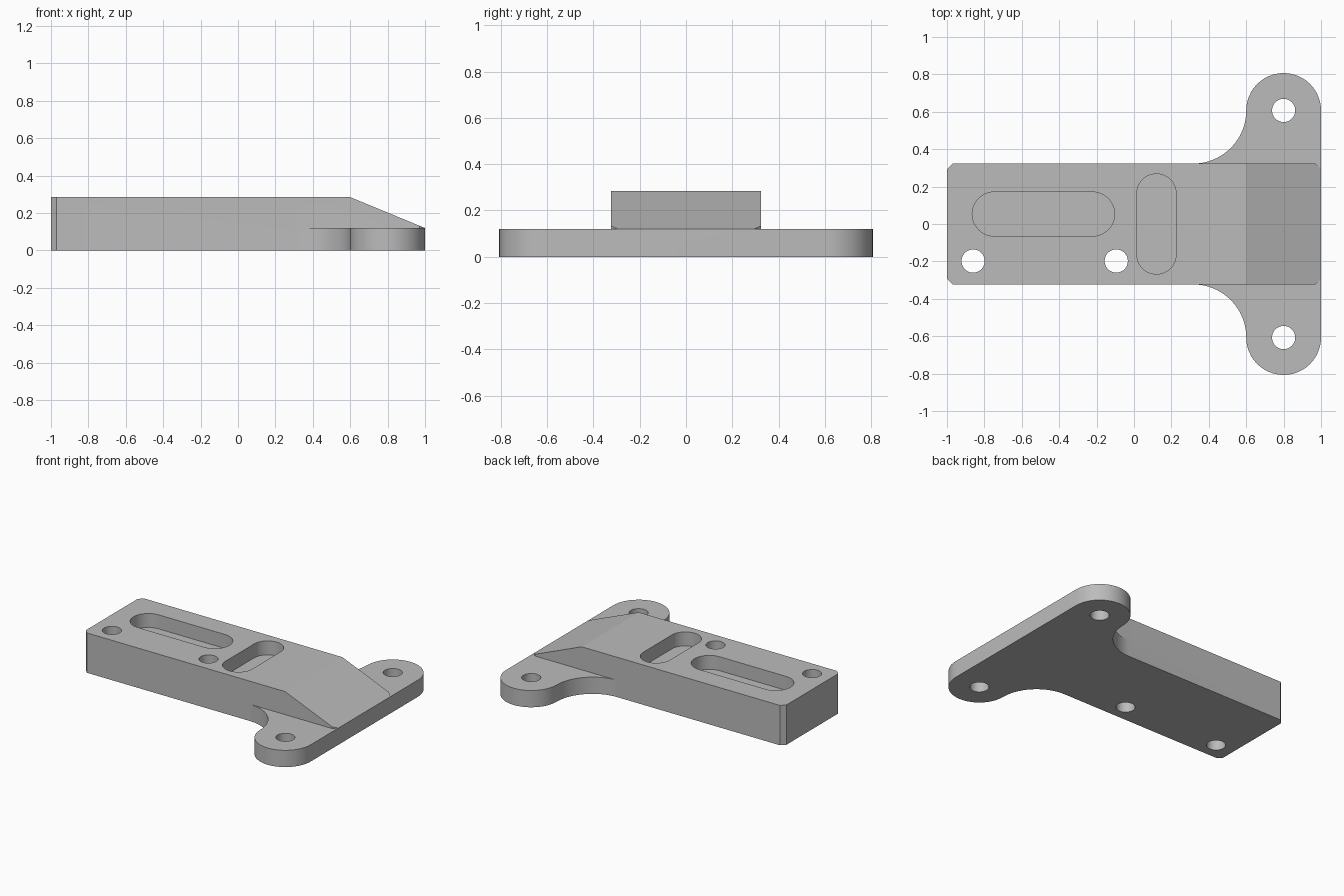
import bpy
import bmesh
from math import cos, sin, pi, radians

if "Cube" in bpy.data.objects:
    bpy.data.objects.remove(bpy.data.objects["Cube"], do_unlink=True)

HALF_W, PLATE_T, BAR_H, CHAMFER = 0.323, 0.12, 0.285, 0.03
EAR_X, EAR_Y, EAR_R = 0.8, 0.607, 0.2
FILLET = EAR_Y - HALF_W
HOLE_R, SLOT_DEPTH = 0.062, 0.1

grey = bpy.data.materials.new("Plain grey")
grey.use_nodes = True
grey.diffuse_color = (0.5, 0.5, 0.5, 1)
grey.node_tree.nodes["Principled BSDF"].inputs["Base Color"].default_value = (0.5, 0.5, 0.5, 1)


def arc(cx, cy, r, start, end, steps=24):
    angles = [radians(start + (end - start) * i / steps) for i in range(steps + 1)]
    return [(cx + r * cos(a), cy + r * sin(a)) for a in angles]


def prism(name, outline, low, high, along_y=False):
    """Extrude a closed outline along z, or an x-z outline along y."""
    bm = bmesh.new()
    if along_y:
        verts = [bm.verts.new((a, low, b)) for a, b in outline]
        step = (0, high - low, 0)
    else:
        verts = [bm.verts.new((a, b, low)) for a, b in outline]
        step = (0, 0, high - low)
    face = bm.faces.new(verts)
    top = bmesh.ops.extrude_face_region(bm, geom=[face])["geom"]
    bmesh.ops.translate(bm, vec=step, verts=[v for v in top if isinstance(v, bmesh.types.BMVert)])
    bmesh.ops.recalc_face_normals(bm, faces=bm.faces)
    mesh = bpy.data.meshes.new(name)
    bm.to_mesh(mesh)
    bm.free()
    mesh.materials.append(grey)
    obj = bpy.data.objects.new(name, mesh)
    bpy.context.collection.objects.link(obj)
    return obj


def mirror_y(points):
    return [(x, -y) for x, y in reversed(points)]


# Full T-shaped block with rounded ears and concave fillets
upper = arc(EAR_X, EAR_Y, EAR_R, 0, 180)
upper += arc(EAR_X - EAR_R - FILLET, EAR_Y, FILLET, 0, -90)[1:]
upper += [(-1 + CHAMFER, HALF_W), (-1, HALF_W - CHAMFER)]
bracket = prism("mounting_bracket", upper + mirror_y(upper), 0, BAR_H)

cutters = []

# Lower both ears to plate thickness
step_cut = [(0.3, HALF_W), (1 - CHAMFER, HALF_W), (1.05, HALF_W - CHAMFER - 0.05), (1.05, 1), (0.3, 1)]
for side, points in (("left", step_cut), ("right", mirror_y(step_cut))):
    cutters.append(prism("ear_step_cutter_" + side, points, PLATE_T, 0.5))

# Sloping end of the bar
slope = (BAR_H - PLATE_T) / 0.4
ramp = [(0.6, BAR_H), (0.6 - 0.2, BAR_H + 0.2 * slope), (1.2, 0.5), (1.2, PLATE_T - 0.2 * slope)]
cutters.append(prism("ramp_cutter", ramp, -0.6, 0.6, along_y=True))

# Through holes
for i, (x, y) in enumerate([(-0.86, -0.198), (-0.095, -0.198), (EAR_X, EAR_Y), (EAR_X, -EAR_Y)]):
    cutters.append(prism(f"hole_cutter_{i}", arc(x, y, HOLE_R, 0, 352.5, 47), -0.1, 0.5))

# Blind round-ended slots
floor = BAR_H - SLOT_DEPTH
long_slot = arc(-0.222, 0.053, 0.118, -90, 90) + arc(-0.747, 0.053, 0.118, 90, 270)
cross_slot = arc(0.12, 0.163, 0.105, 0, 180) + arc(0.12, -0.163, 0.105, 180, 360)
cutters.append(prism("long_slot_cutter", long_slot, floor, 0.5))
cutters.append(prism("cross_slot_cutter", cross_slot, floor, 0.5))

# Cut everything, then discard the cutters
bpy.ops.object.select_all(action='DESELECT')
bracket.select_set(True)
bpy.context.view_layer.objects.active = bracket
for cutter in cutters:
    cutter.hide_render = True
    mod = bracket.modifiers.new("cut", 'BOOLEAN')
    mod.operation = 'DIFFERENCE'
    mod.solver = 'EXACT'
    mod.object = cutter
    bpy.ops.object.modifier_apply(modifier=mod.name)
    bpy.data.objects.remove(cutter, do_unlink=True)

bpy.ops.object.shade_smooth_by_angle(angle=radians(20))
